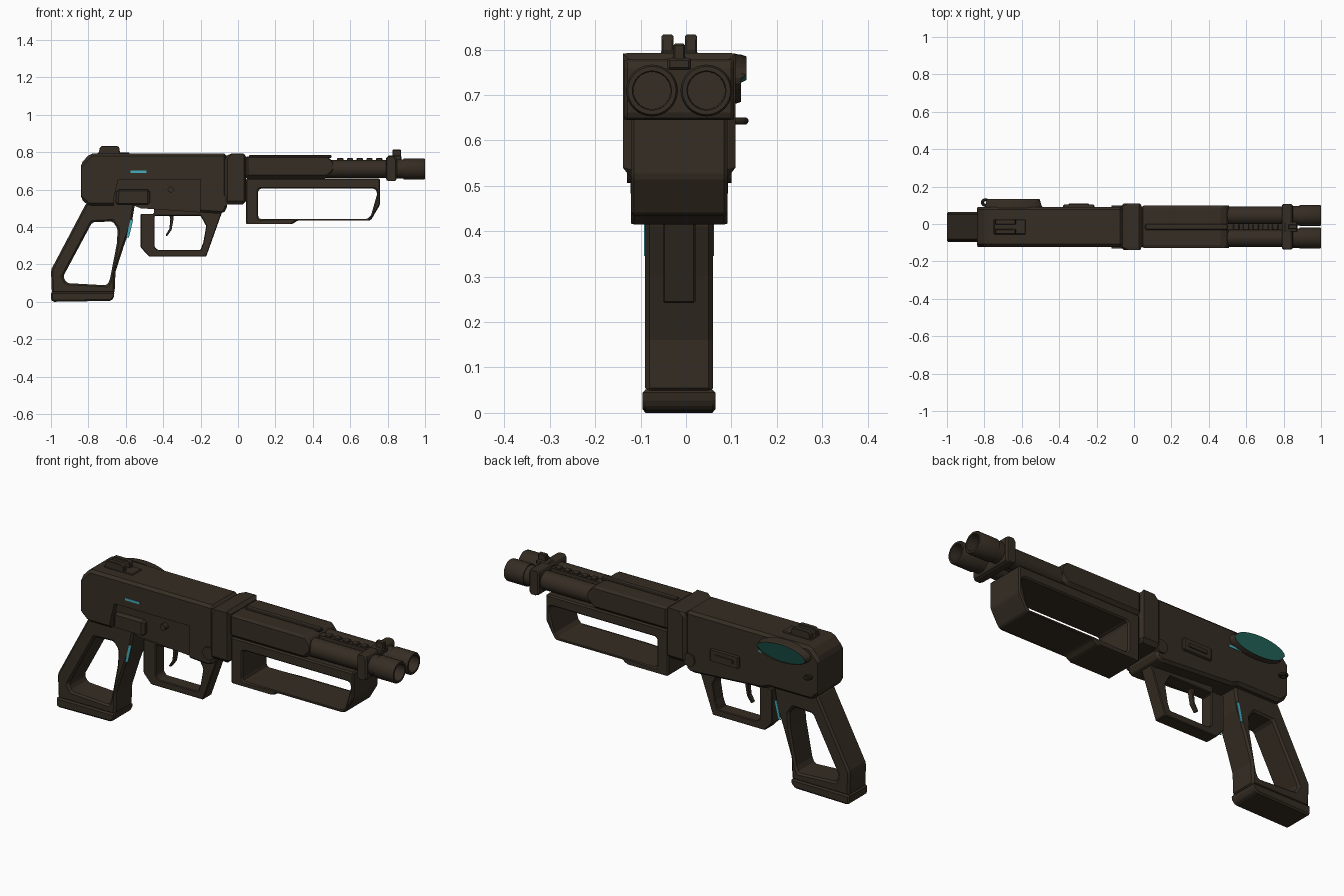
import bpy, bmesh, math
from mathutils import Vector, Matrix

if "Cube" in bpy.data.objects:
    bpy.data.objects.remove(bpy.data.objects["Cube"])

MID = -0.015  # centre line of the body across y


def material(name, rgb):
    m = bpy.data.materials.new(name)
    m.use_nodes = True
    m.diffuse_color = (*rgb, 1)
    m.node_tree.nodes["Principled BSDF"].inputs["Base Color"].default_value = (*rgb, 1)
    return m


brown = material("dark_brown", (0.036, 0.026, 0.017))
cyan = material("cyan", (0.06, 0.42, 0.52))
teal = material("teal", (0.015, 0.12, 0.095))


def finish(bm, name, mat, bevel=0, smooth=False):
    bmesh.ops.recalc_face_normals(bm, faces=bm.faces)
    me = bpy.data.meshes.new(name)
    bm.to_mesh(me)
    bm.free()
    me.materials.append(mat)
    ob = bpy.data.objects.new(name, me)
    bpy.context.collection.objects.link(ob)
    if bevel:
        mod = ob.modifiers.new("bevel", "BEVEL")
        mod.width = bevel
        mod.segments = 1
        mod.limit_method = "ANGLE"
    if smooth:
        bpy.ops.object.select_all(action="DESELECT")
        ob.select_set(True)
        bpy.context.view_layer.objects.active = ob
        bpy.ops.object.shade_smooth_by_angle(angle=math.radians(35))
    return ob


def prism(name, outline, y0, y1, hole=None, mat=brown, bevel=0.0):
    """Side outline in x and z, extruded across y, with an optional window."""
    bm = bmesh.new()
    for loop in filter(None, (outline, hole)):
        vs = [bm.verts.new((x, y0, z)) for x, z in loop]
        for a, b in zip(vs, vs[1:] + vs[:1]):
            bm.edges.new((a, b))
    bmesh.ops.triangle_fill(bm, edges=bm.edges[:], use_beauty=True)
    ext = bmesh.ops.extrude_face_region(bm, geom=bm.faces[:])
    moved = [v for v in ext["geom"] if isinstance(v, bmesh.types.BMVert)]
    bmesh.ops.translate(bm, verts=moved, vec=(0, y1 - y0, 0))
    return finish(bm, name, mat, bevel)


def box(name, x0, x1, y0, y1, z0, z1, mat=brown, bevel=0.0):
    return prism(name, [(x0, z0), (x1, z0), (x1, z1), (x0, z1)], y0, y1, mat=mat, bevel=bevel)


def cylinder_y(name, x, z, r, y0, y1):
    bm = bmesh.new()
    bmesh.ops.create_cone(bm, cap_ends=True, segments=20, radius1=r, radius2=r, depth=y1 - y0)
    bm.transform(Matrix.Translation((x, (y0 + y1) / 2, z)) @ Matrix.Rotation(math.pi / 2, 4, "X"))
    return finish(bm, name, brown, smooth=True)


def lathe_x(name, profile, y, z):
    bm = bmesh.new()
    vs = [bm.verts.new((x, y + r, z)) for x, r in profile]
    edges = [bm.edges.new(p) for p in zip(vs, vs[1:])]
    bmesh.ops.spin(bm, geom=vs + edges, cent=(0, y, z), axis=(1, 0, 0),
                   angle=2 * math.pi, steps=32)
    bmesh.ops.remove_doubles(bm, verts=bm.verts, dist=0.0005)
    return finish(bm, name, brown, smooth=True)


# Receiver with a sunken panel on the near side
receiver = prism("receiver", [(-.84, .74), (-.79, .793), (-.06, .793), (-.06, .49), (-.09, .47),
                              (-.52, .50), (-.56, .515), (-.80, .515), (-.84, .55)],
                 -.122, .092, bevel=.014)
cutter = prism("panel_cutter", [(-.665, .40), (-.665, .55), (-.64, .653), (-.20, .653), (-.20, .40)],
               -.20, -.092)
cutter.hide_render = True
cutter.hide_viewport = True
cut = receiver.modifiers.new("panel", "BOOLEAN")
cut.operation = "DIFFERENCE"
cut.object = cutter
cut.solver = "EXACT"
prism("panel_ledge", [(-.655, .52), (-.65, .60), (-.47, .60), (-.47, .52)], -.119, -.08, bevel=.012)
cylinder_y("panel_button", -.36, .60, .016, -.118, -.08)
box("side_plate", -.38, -.21, .08, .104, .57, .635, bevel=.006)
box("side_plate_bar", -.35, -.24, .10, .109, .592, .612, bevel=.003)

# Collar and hinge
prism("collar", [(-.072, .52), (.042, .52), (.042, .793), (-.05, .793), (-.072, .77)],
      -.139, .109, bevel=.022)
cylinder_y("hinge_pin", -.085, .54, .034, -.130, .100)

# Barrel shroud with a low top ridge
prism("barrel_shroud", [(.03, .66), (.48, .66), (.51, .69), (.51, .745), (.48, .778), (.03, .778)],
      -.129, .099, bevel=.02)
box("shroud_ridge", .06, .50, MID - .016, MID + .016, .77, .786, bevel=.004)

# Twin barrels with open muzzles
for side, y in (("right", MID - .06), ("left", MID + .06)):
    lathe_x(side + "_barrel", [(.45, 0), (.45, .048), (.85, .048), (.85, .052), (.885, .052),
                               (.885, .057), (.993, .057), (1, .053), (1, .043),
                               (.93, .041), (.93, 0)], y, .71)

# Rib between the barrels with small raised slats
box("barrel_rib", .45, .82, MID - .018, MID + .018, .69, .758)
for i in range(6):
    x = .53 + i * .052
    box(f"rib_slat_{i + 1}", x, x + .034, MID - .015, MID + .015, .75, .769, bevel=.004)

# Muzzle band and front sight
prism("muzzle_band", [(.79, .655), (.80, .645), (.84, .645), (.85, .655),
                      (.85, .765), (.84, .778), (.80, .778), (.79, .765)], -.136, .106, bevel=.022)
box("front_sight_base", .80, .875, MID - .026, MID + .026, .755, .782, bevel=.006)
box("front_sight", .825, .872, MID - .013, MID + .013, .77, .813, bevel=.004)

# Open forend frame
prism("forend", [(.042, .415), (.29, .415), (.32, .435), (.71, .435), (.76, .52), (.76, .66), (.042, .66)],
      -.121, .091,
      hole=[(.108, .452), (.118, .442), (.69, .442), (.712, .465), (.742, .57), (.742, .592),
            (.73, .605), (.118, .605), (.108, .595)], bevel=.008)

# Rear sight
box("rear_sight_base", -.75, -.58, MID - .04, MID + .04, .785, .799, bevel=.004)
for side, s in (("right", -1), ("left", 1)):
    y = MID + s * .026
    prism(side + "_rear_sight_post", [(-.745, .79), (-.63, .79), (-.635, .825), (-.645, .833),
                                      (-.73, .833), (-.74, .82)], y - .013, y + .013, bevel=.003)

# Trigger guard and trigger
prism("trigger_guard", [(-.52, .47), (-.52, .29), (-.475, .242), (-.17, .242), (-.085, .48), (-.14, .52),
                        (-.45, .52), (-.45, .47)], MID - .036, MID + .036,
      hole=[(-.446, .46), (-.446, .295), (-.43, .278), (-.20, .278), (-.185, .32), (-.17, .405),
            (-.20, .46)], bevel=.006)
prism("trigger", [(-.38, .52), (-.35, .52), (-.345, .44), (-.355, .385), (-.38, .35), (-.388, .355),
                  (-.367, .39), (-.362, .44)], MID - .013, MID + .013, bevel=.003)

# Open grip and its base
prism("grip", [(-.81, .53), (-.55, .53), (-.57, .41), (-.61, .30), (-.655, .16), (-.66, .045),
               (-.995, .045), (-1, .17)], -.090, .060,
      hole=[(-.78, .425), (-.67, .43), (-.643, .39), (-.648, .31), (-.685, .12), (-.70, .088),
            (-.915, .10), (-.935, .135)], bevel=.010)
prism("grip_base", [(-1, .01), (-.99, 0), (-.68, .005), (-.665, .02), (-.66, .052), (-1, .052)],
      -.096, .065, bevel=.007)

# Glowing marks on both sides of the receiver and grip
for side, ry, gy in (("right", -.124, -.092), ("left", .091, .059)):
    box(side + "_receiver_mark", -.575, -.49, ry, ry + .003, .69, .702, mat=cyan)
    prism(side + "_grip_mark", [(-.575, .44), (-.560, .44), (-.583, .345), (-.598, .345)],
          gy, gy + .003, mat=cyan)

# Oval gauge on the left side, with an inset coloured face
bm = bmesh.new()
bmesh.ops.create_cone(bm, cap_ends=True, segments=28, radius1=1, radius2=.93, depth=1)
bm.transform(Matrix.Translation((-.645, .103, .737)) @ Matrix.Rotation(-math.pi / 2, 4, "X")
             @ Matrix.Diagonal(Vector((.155, .056, .036, 1))))
bm.faces.ensure_lookup_table()
face = max(bm.faces, key=lambda f: f.calc_center_median().y)
bmesh.ops.inset_region(bm, faces=[face], thickness=.012, depth=-.004)
gauge = finish(bm, "side_gauge", brown)
gauge.data.materials.append(teal)
max(gauge.data.polygons, key=lambda p: len(p.vertices) * (p.center.y > .1)).material_index = 1

# Sling ring at the rear left
bpy.ops.mesh.primitive_torus_add(location=(-.795, .115, .643), major_radius=.015, minor_radius=.008,
                                 major_segments=20, minor_segments=10)
ring = bpy.context.object
ring.name = "sling_ring"
ring.data.materials.append(brown)
bpy.ops.object.shade_smooth_by_angle()
